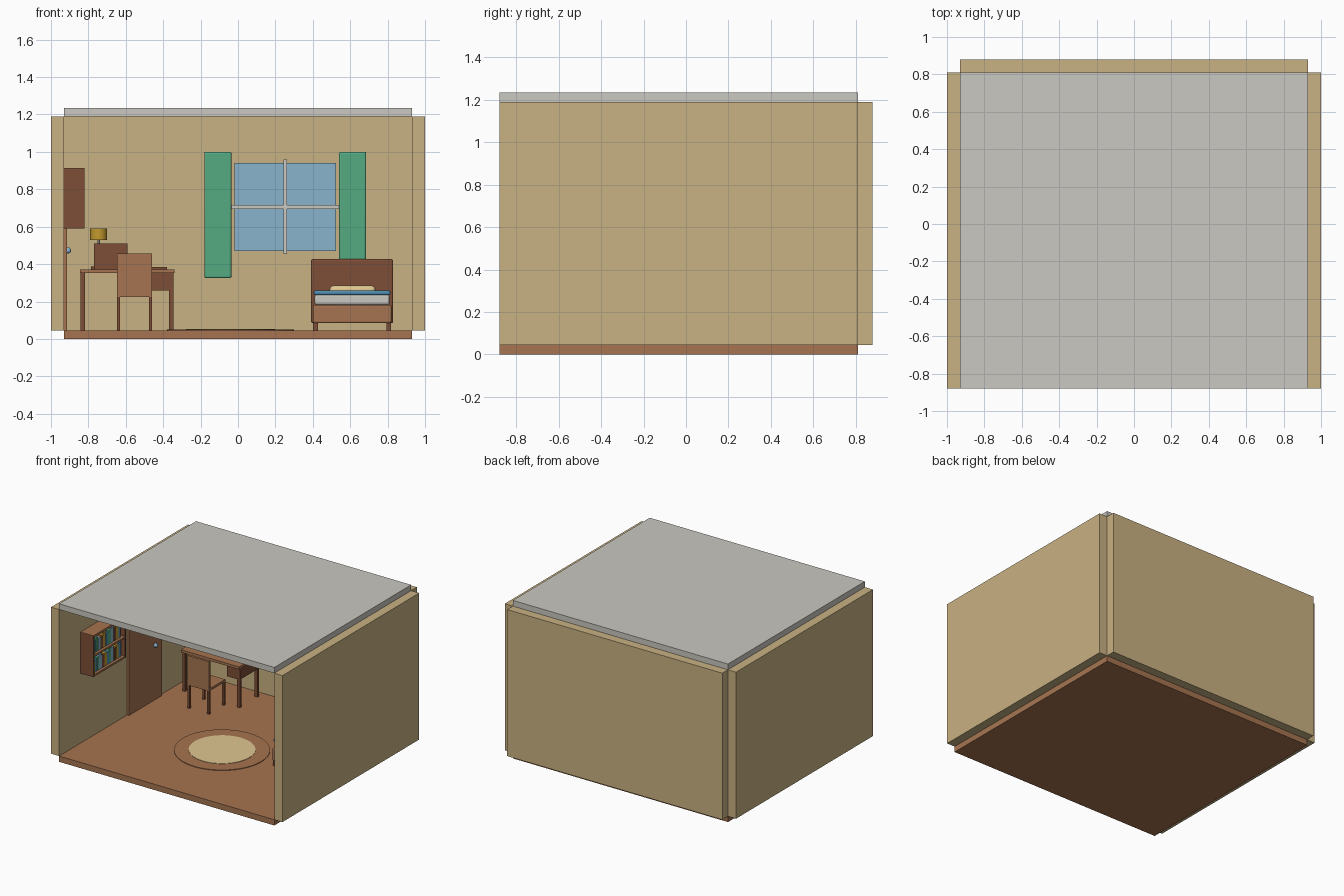
import bpy
import random

cube = bpy.data.objects.get("Cube")
if cube:
    bpy.data.objects.remove(cube, do_unlink=True)


def material(name, code):
    """Flat material from an sRGB hex string."""
    srgb = [int(code[i:i + 2], 16) / 255 for i in (0, 2, 4)]
    colour = [((c + 0.055) / 1.055) ** 2.4 for c in srgb] + [1]
    m = bpy.data.materials.new(name)
    m.use_nodes = True
    m.diffuse_color = colour
    m.node_tree.nodes["Principled BSDF"].inputs["Base Color"].default_value = colour
    return m


WALL = material("tan wall", "c9b283")
GREY = material("pale grey", "cbc8c1")
WOOD = material("medium wood", "a67450")
DARK = material("dark wood", "7d4e36")
GLASS = material("sky glass", "89b4cd")
BLUE = material("blue cloth", "4f8fb3")
GREEN = material("green cloth", "55ab82")
CREAM = material("cream", "dfc791")
GOLD = material("gold", "c39a2f")


def box(name, mat, xs, ys, zs, bevel=0):
    """Box given by its x, y and z ranges."""
    bpy.ops.mesh.primitive_cube_add(size=1)
    o = bpy.context.object
    o.name = name
    o.location = [sum(r) / 2 for r in (xs, ys, zs)]
    o.scale = [r[1] - r[0] for r in (xs, ys, zs)]
    bpy.ops.object.transform_apply(location=False, rotation=False, scale=True)
    o.data.materials.append(mat)
    if bevel:
        b = o.modifiers.new("Rounded", "BEVEL")
        b.width = bevel
        b.segments = 3
        bpy.ops.object.shade_smooth_by_angle()
    return o


def disc(name, mat, x, y, zs, r1, r2=None, sides=32):
    """Upright cylinder or cone frustum."""
    bpy.ops.mesh.primitive_cone_add(
        vertices=sides, radius1=r1, radius2=r1 if r2 is None else r2,
        depth=zs[1] - zs[0], location=(x, y, sum(zs) / 2))
    o = bpy.context.object
    o.name = name
    o.data.materials.append(mat)
    bpy.ops.object.shade_smooth_by_angle()
    return o


def legs(name, mat, xs, ys, zs, w):
    """Four square legs in the corners of a footprint."""
    for sx, x in (("right", xs[0]), ("left", xs[1] - w)):
        for sy, y in (("front", ys[0]), ("back", ys[1] - w)):
            box(f"{name}_leg_{sy}_{sx}", mat, (x, x + w), (y, y + w), zs)


FLOOR = 0.045
WX, FRONT, BACK = 0.93, -0.88, 0.81
ROOM_Y, WALL_Z = (FRONT, BACK), (FLOOR, 1.19)

# Room shell
box("floor", WOOD, (-WX, WX), ROOM_Y, (0, FLOOR))
box("ceiling", GREY, (-WX, WX), ROOM_Y, (1.19, 1.235))
box("right_wall", WALL, (-1, -WX), ROOM_Y, WALL_Z)
box("left_wall", WALL, (WX, 1), ROOM_Y, WALL_Z)
box("back_wall", WALL, (-WX, WX), (BACK, 0.88), WALL_Z)

# Window and curtains
box("window_glass", GLASS, (-0.02, 0.525), (0.8, BACK), (0.47, 0.94))
box("window_crossbar", GREY, (-0.035, 0.54), (0.79, BACK), (0.695, 0.715))
box("window_upright", GREY, (0.243, 0.263), (0.79, BACK), (0.455, 0.96))
for side, x in (("right", -0.18), ("left", 0.54)):
    box(f"curtain_{side}", GREEN, (x, x + 0.145), (0.77, BACK), (0.325, 1.0), 0.01)

# Door and knob
box("door", WOOD, (-WX, -0.915), (-0.04, 0.37), (FLOOR, 0.89))
bpy.ops.mesh.primitive_uv_sphere_add(segments=20, ring_count=12, radius=0.016,
                                     location=(-0.908, 0.28, 0.473))
knob = bpy.context.object
knob.name = "door_knob"
knob.data.materials.append(GLASS)
bpy.ops.object.shade_smooth()

# Wall bookshelf
sx, y0, y1, z0, z1, t = (-WX, -0.82), -0.615, -0.21, 0.59, 0.91, 0.015
box("shelf_back", DARK, (-WX, -0.92), (y0, y1), (z0, z1))
box("shelf_side_front", DARK, sx, (y0, y0 + t), (z0, z1))
box("shelf_side_back", DARK, sx, (y1 - t, y1), (z0, z1))
levels = (z0, 0.743, z1 - t)
for label, z in zip(("bottom", "middle", "top"), levels):
    box(f"shelf_board_{label}", WOOD, sx, (y0 + t, y1 - t), (z, z + t))
box("shelf_cap", WOOD, sx, (y0, y1), (z1, z1 + 0.003))

# Books
random.seed(4)
covers = (GOLD, BLUE, GREEN, GLASS, DARK)
for row, z in enumerate(levels[:2]):
    y, i = y0 + 0.025, row
    while y < y1 - 0.06:
        w = random.uniform(0.022, 0.036)
        h = random.uniform(0.09, 0.12)
        box(f"book_{row}_{i}", covers[i % 5], (-0.92, -0.84), (y, y + w - 0.003),
            (z + t, z + t + h))
        y += w
        i += 1

# Desk
dx, dy = (-0.845, -0.34), (0.5, 0.77)
box("desk_top", WOOD, dx, dy, (0.352, 0.372))
legs("desk", DARK, (-0.842, -0.345), (0.515, 0.755), (FLOOR, 0.352), 0.023)
box("desk_drawer", DARK, (-0.46, -0.35), (0.52, 0.75), (0.26, 0.352))

# Things on the desk
box("desk_cabinet", DARK, (-0.77, -0.59), (0.6, 0.66), (0.372, 0.51))
box("desk_book", DARK, (-0.47, -0.38), (0.56, 0.68), (0.372, 0.384))
disc("lamp_base", DARK, -0.745, 0.71, (0.372, 0.386), 0.042)
disc("lamp_pole", GREY, -0.745, 0.71, (0.386, 0.54), 0.006, sides=12)
disc("lamp_shade", GOLD, -0.745, 0.71, (0.53, 0.59), 0.045)

# Chair, with its back to the room
cx, cy = (-0.647, -0.46), (0.3, 0.5)
box("chair_seat", WOOD, cx, cy, (0.225, 0.243))
box("chair_back", WOOD, cx, (0.3, 0.318), (0.243, 0.457))
legs("chair", DARK, cx, cy, (FLOOR, 0.225), 0.017)

# Round rug
for label, mat, z, r in (("border", WOOD, 0.05, 0.34), ("centre", CREAM, 0.053, 0.237)):
    disc(f"rug_{label}", mat, -0.04, -0.14, (FLOOR, z), r, sides=48)
    bpy.ops.object.shade_smooth()

# Bed
by = (-0.15, 0.79)
box("bed_headboard", DARK, (0.39, 0.83), (0.755, 0.795), (0.085, 0.427), 0.01)
box("bed_frame", WOOD, (0.4, 0.82), (by[0], 0.755), (0.085, 0.182), 0.008)
legs("bed", DARK, (0.402, 0.818), (by[0] + 0.01, by[1]), (FLOOR, 0.087), 0.025)
box("mattress", GREY, (0.41, 0.81), (by[0] + 0.01, 0.755), (0.182, 0.238), 0.012)
box("blanket", BLUE, (0.405, 0.815), (by[0] + 0.005, 0.5), (0.236, 0.258), 0.008)
box("pillow", CREAM, (0.49, 0.735), (0.56, 0.73), (0.236, 0.285), 0.02)
